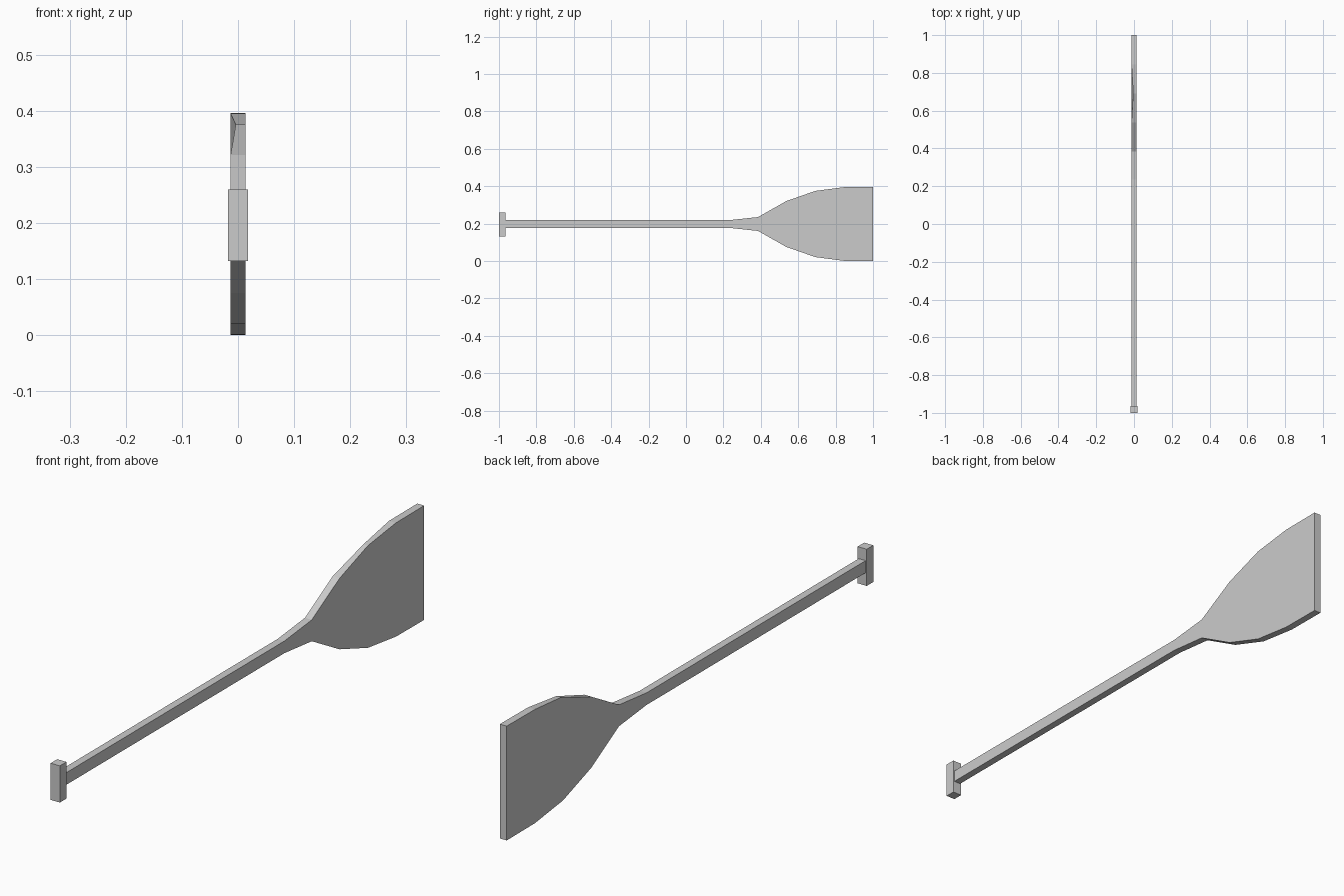
import bpy, bmesh

if "Cube" in bpy.data.objects:
    bpy.data.objects.remove(bpy.data.objects["Cube"])

MID_Z = 0.198


def add_object(name, bm):
    bmesh.ops.recalc_face_normals(bm, faces=bm.faces)
    mesh = bpy.data.meshes.new(name)
    bm.to_mesh(mesh)
    bm.free()
    obj = bpy.data.objects.new(name, mesh)
    bpy.context.collection.objects.link(obj)
    return obj


# Shaft and flared blade: rectangular sections (y, half height) joined in sequence
stations = [(-0.966, 0.021), (0.235, 0.021), (0.385, 0.037), (0.537, 0.123),
            (0.692, 0.177), (0.845, 0.197), (1.0, 0.198)]
half_x = 0.0132
bm = bmesh.new()
rings = []
for y, h in stations:
    corners = [(-half_x, -h), (half_x, -h), (half_x, h), (-half_x, h)]
    rings.append([bm.verts.new((x, y, MID_Z + z)) for x, z in corners])
for a, b in zip(rings, rings[1:]):
    for i in range(4):
        j = (i + 1) % 4
        bm.faces.new((a[i], a[j], b[j], b[i]))
bm.faces.new(rings[0])
bm.faces.new(rings[-1])
# Small nick in the upper left edge of the blade
rings[4][3].co.x = -0.004
add_object("shaft_and_blade", bm)

# Crossbar grip at the front end
bm = bmesh.new()
bmesh.ops.create_cube(bm, size=1.0)
bmesh.ops.scale(bm, vec=(0.035, 0.036, 0.127), verts=bm.verts)
bmesh.ops.translate(bm, vec=(0, -0.982, 0.196), verts=bm.verts)
add_object("grip", bm)
